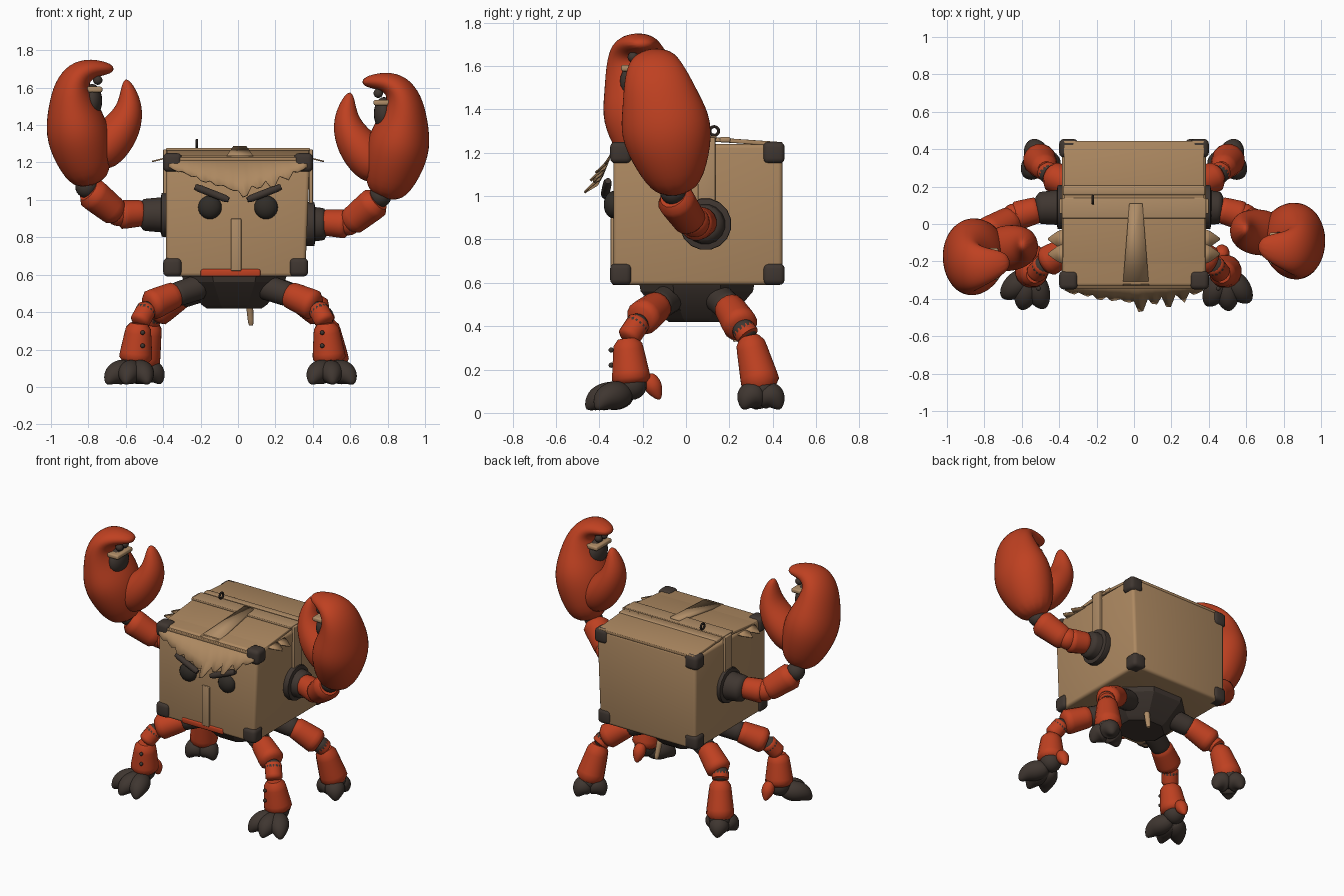
import bpy, bmesh, math, random
from mathutils import Vector
from mathutils.geometry import interpolate_bezier

random.seed(4)
default_cube = bpy.data.objects.get("Cube")
if default_cube:
    bpy.data.objects.remove(default_cube)


def material(name, *rgb):
    mat = bpy.data.materials.new(name)
    mat.use_nodes = True
    mat.diffuse_color = (*rgb, 1)
    shader = mat.node_tree.nodes["Principled BSDF"]
    shader.inputs["Base Color"].default_value = (*rgb, 1)
    shader.inputs["Roughness"].default_value = 0.8
    return mat


SHELL = material("shell orange", 0.52, 0.052, 0.015)
CARD = material("cardboard", 0.42, 0.25, 0.12)
TAPE = material("tape tan", 0.43, 0.265, 0.135)
DARK = material("dark brown", 0.05, 0.037, 0.03)
BLACK = material("eye black", 0.03, 0.025, 0.02)


def finish(name, bm, mat, smooth=40):
    """Turn a bmesh into a named, coloured, smooth shaded object."""
    bmesh.ops.recalc_face_normals(bm, faces=bm.faces)
    mesh = bpy.data.meshes.new(name)
    bm.to_mesh(mesh)
    bm.free()
    mesh.materials.append(mat)
    obj = bpy.data.objects.new(name, mesh)
    bpy.context.collection.objects.link(obj)
    bpy.ops.object.select_all(action="DESELECT")
    obj.select_set(True)
    bpy.context.view_layer.objects.active = obj
    bpy.ops.object.shade_smooth_by_angle(angle=math.radians(smooth))
    return obj


def block(name, mat, center, size, bevel, tilt=0):
    """Box with rounded edges, tilted about x."""
    bm = bmesh.new()
    bmesh.ops.create_cube(bm, size=1)
    bmesh.ops.scale(bm, vec=size, verts=bm.verts)
    bmesh.ops.bevel(bm, geom=bm.edges[:], offset=bevel, segments=3, profile=0.5, affect="EDGES")
    obj = finish(name, bm, mat)
    obj.location = center
    obj.rotation_euler.x = tilt
    return obj


def ball(name, mat, center, radius, stretch=(1, 1, 1)):
    bm = bmesh.new()
    bmesh.ops.create_uvsphere(bm, u_segments=20, v_segments=12, radius=radius)
    bmesh.ops.scale(bm, vec=stretch, verts=bm.verts)
    bmesh.ops.translate(bm, vec=center, verts=bm.verts)
    return finish(name, bm, mat, 80)


def loft(name, mat, path, widths, depths, sides=16, smooth=50):
    """Skin elliptical rings along a path and close both ends."""
    bm = bmesh.new()
    rings = []
    last = len(path) - 1
    for i, (point, width, depth) in enumerate(zip(path, widths, depths)):
        tangent = path[min(i + 1, last)] - path[max(i - 1, 0)]
        across = tangent.cross(Vector((0, 1, 0))).normalized()
        deep = across.cross(tangent.normalized())
        angles = [math.tau * (k + 0.5) / sides for k in range(sides)]
        rings.append([bm.verts.new(point + across * width * math.cos(a) + deep * depth * math.sin(a))
                      for a in angles])
    for low, high in zip(rings, rings[1:]):
        for k in range(sides):
            n = (k + 1) % sides
            bm.faces.new((low[k], low[n], high[n], high[k]))
    bm.faces.new(rings[0])
    bm.faces.new(rings[-1])
    return finish(name, bm, mat, smooth)


def segment(name, mat, start, end, start_radius, end_radius):
    """Limb shell: a tapered tube with rounded rims."""
    steps = [k / 8 for k in range(9)]
    path = [Vector(start).lerp(Vector(end), t) for t in steps]
    radii = [(start_radius + (end_radius - start_radius) * t) * (1 - 0.3 * abs(2 * t - 1) ** 10) for t in steps]
    return loft(name, mat, path, radii, radii)


def horn(name, mat, controls, widths, flare=1):
    """Soft organic form along a bezier, growing deeper than wide toward its tip."""
    count = len(widths)
    path = interpolate_bezier(*[Vector(c) for c in controls], count)
    depths = [w * (1 + (flare - 1) * i / (count - 1)) for i, w in enumerate(widths)]
    obj = loft(name, mat, path, widths, depths, 12, 180)
    mod = obj.modifiers.new("soft form", "SUBSURF")
    mod.levels = mod.render_levels = 2


def sheet(name, mat, rows, thickness):
    """Thin plate skinned between rows of points."""
    bm = bmesh.new()
    rows = [[bm.verts.new(p) for p in row] for row in rows]
    for a, b in zip(rows, rows[1:]):
        for k in range(len(a) - 1):
            bm.faces.new((a[k], b[k], b[k + 1], a[k + 1]))
    mod = finish(name, bm, mat).modifiers.new("thickness", "SOLIDIFY")
    mod.thickness, mod.offset = thickness, 0


# Cardboard box, slightly crushed at its lower left, with lid flaps and tape
box = block("box", CARD, (0, 0.055, 0.915), (0.77, 0.78, 0.65), 0.02)
for v in box.data.vertices:
    if v.co.x > 0 and v.co.z < 0:
        v.co.x -= 0.025
block("front_flap", CARD, (0, -0.115, 1.24), (0.76, 0.46, 0.02), 0.005, 0.1)
block("back_flap", CARD, (0, 0.28, 1.25), (0.75, 0.33, 0.02), 0.005, -0.07)
block("lid_seam", TAPE, (0, 0.18, 1.26), (0.76, 0.05, 0.025), 0.008)
block("lid_band", TAPE, (0, 0.085, 1.27), (0.77, 0.11, 0.015), 0.005)
block("front_tape", TAPE, (-0.01, -0.34, 0.76), (0.055, 0.015, 0.28), 0.005)
sheet("lid_tape", TAPE, [[(0.01 + s * 0.07, -0.33, 1.23), (0.01 + s * 0.035, 0.11, 1.28)] for s in (-1, 1)], 0.015)

# Torn front flap hanging in a V over the face, ragged mostly on its left half
rows = []
for i in range(31):
    x = 0.37 * (i / 15 - 1)
    droop = 1 - abs(x) / 0.38
    longest = 0.07 if 0 < x < 0.3 else 0.025
    rip = random.uniform(0.3, 1) * longest * (i % 3 > 0)
    rows.append([(x, -0.335, 1.22), (x, -0.345 - 0.04 * droop, 1.195 - 0.1 * droop),
                 (x, -0.35 - 0.06 * droop - rip, 1.18 - 0.13 * droop - rip * 0.7)])
sheet("torn_flap", CARD, rows, 0.008)

# Dark guards on all eight corners
for x in (-0.35, 0.35):
    for y in (-0.3, 0.405):
        block("upper_guard", DARK, (x, y, 1.2), (0.1, 0.1, 0.1), 0.025)
        block("lower_guard", DARK, (min(x, 0.325), y, 0.64), (0.1, 0.1, 0.1), 0.025)

# Ring on the lid
bpy.ops.mesh.primitive_torus_add(location=(-0.22, 0.13, 1.3), rotation=(0, math.pi / 2, 0),
                                 major_segments=20, minor_segments=8, major_radius=0.02, minor_radius=0.007)
ring = bpy.context.object
ring.name = "lid_ring"
ring.data.materials.append(DARK)
bpy.ops.object.shade_smooth_by_angle()

# Face
for side, name in ((1, "left_"), (-1, "right_")):
    ball(name + "eye", BLACK, (side * 0.15, -0.335, 0.96), 0.063, (1, 0.7, 1))
    segment(name + "brow", DARK, (side * 0.05, -0.375, 1), (side * 0.23, -0.36, 1.07), 0.02, 0.02)
block("mouth", SHELL, (-0.04, -0.315, 0.61), (0.32, 0.055, 0.04), 0.01)

# Belly hull below the box
hull = [Vector((-0.02, 0.05, z)) for z in (0.61, 0.56, 0.44, 0.42)]
loft("belly", DARK, hull, (0.31, 0.29, 0.19, 0.16), (0.29, 0.28, 0.17, 0.14), 8, 20)
segment("hanging_tag", TAPE, (0.06, 0.2, 0.46), (0.07, 0.23, 0.33), 0.02, 0.015)


def arm(name, side, lift):
    """Shoulder, two shells and joints; the raised arm also reaches further out."""
    def at(x, y, z):
        return Vector((side * (x + lift), y, z + lift))
    block(name + "side_tape", TAPE, (side * 0.39, 0.095, 1.1), (0.02, 0.08, 0.34), 0.005)
    root = Vector((side * 0.36, 0.09, 0.87 + lift))
    segment(name + "shoulder_flange", DARK, root, root + Vector((side * 0.055, 0, 0)), 0.12, 0.12)
    segment(name + "shoulder_boot", DARK, root, at(0.475, 0.085, 0.87), 0.1, 0.085)
    segment(name + "upper_arm", SHELL, at(0.45, 0.08, 0.88), at(0.59, 0.04, 0.87), 0.07, 0.08)
    ball(name + "elbow", SHELL, at(0.59, 0.04, 0.88), 0.07)
    segment(name + "forearm", SHELL, at(0.59, 0.03, 0.87), at(0.75, -0.06, 1), 0.075, 0.09)
    ball(name + "wrist", DARK, at(0.76, -0.06, 1.02), 0.06)


def claw(name, side, lift):
    """Palm running into the big finger, a thumb, and a padded grip inside."""
    def at(x, y, z):
        return Vector((side * x, y - lift * 1.2, z + lift))
    horn(name + "claw", SHELL, (at(0.78, -0.04, 1), at(0.89, -0.09, 1.4), at(1, -0.2, 1.7), at(0.66, -0.11, 1.63)),
         (0.1, 0.165, 0.18, 0.135, 0.105, 0.08, 0.055, 0.025), 1.9)
    horn(name + "thumb", SHELL, (at(0.78, -0.06, 1.13), at(0.66, -0.04, 1.27), at(0.5, -0.03, 1.38), at(0.6, -0.03, 1.58)),
         (0.1, 0.125, 0.105, 0.07, 0.02), 1.3)
    ball(name + "claw_pad", DARK, at(0.78, -0.13, 1.46), 0.09, (0.6, 1, 1))
    block(name + "pad_wrap", TAPE, at(0.77, -0.13, 1.52), (0.09, 0.17, 0.03), 0.01)
    for y in (-0.16, -0.1):
        ball(name + "tooth", DARK, at(0.75, y, 1.57), 0.025)


def leg(name, side, shift, heading, reach, turns, joints):
    """Hip, thigh, knee and shin along the joints, then a three-toed foot."""
    hip, top, bend, low, ankle = [Vector((side * (x + shift), y, z)) for x, y, z in joints]
    segment(name + "hip", DARK, hip, top.lerp(bend, 0.2), 0.07, 0.065)
    segment(name + "thigh", SHELL, top, bend, 0.07, 0.085)
    ball(name + "knee", DARK, bend.lerp(low, 0.3), 0.055)
    segment(name + "knee_shell", SHELL, bend, low, 0.055, 0.055)
    segment(name + "shin", SHELL, low, ankle, 0.065, 0.095)
    ball(name + "ankle", DARK, ankle, 0.07)
    root = Vector((ankle.x, ankle.y - 0.01, 0.085))
    for turn in turns:
        angle = math.radians(heading + turn)
        toe = Vector((side * math.cos(angle), math.sin(angle), 0)) * reach
        tip = root + toe - Vector((0, 0, 0.07))
        horn(name + "toe", DARK, (root, root + toe * 0.4, root + toe * 0.9, tip), (0.04, 0.07, 0.07, 0.05, 0.012))


for side, name, lift, shift, heading in ((1, "left_", 0, -0.01, -85), (-1, "right_", 0.05, 0.05, -75)):
    arm(name, side, lift)
    claw(name, side, lift * 1.4)
    leg(name + "front_", side, shift, heading, 0.2, (-35, 0, 35),
        ((0.14, -0.06, 0.54), (0.27, -0.12, 0.5), (0.43, -0.21, 0.43), (0.48, -0.27, 0.34), (0.5, -0.25, 0.13)))
    leg(name + "back_", side, 0, 70, 0.1, (0, 120, 240),
        ((0.14, 0.14, 0.54), (0.29, 0.19, 0.5), (0.45, 0.26, 0.39), (0.47, 0.29, 0.35), (0.51, 0.35, 0.11)))
    # Heel spur, shin rivets and frayed scraps
    heel = Vector((side * (0.48 + shift), -0.18, 0.18))
    drop = Vector((0, 0.03, -0.06))
    horn(name + "heel_spur", SHELL, (heel, heel + drop, heel + drop, heel + drop * 2), (0.03, 0.045, 0.04, 0.01))
    for z in (0.22, 0.29):
        ball(name + "rivet", DARK, (side * (0.46 + shift), -0.345, z), 0.012)
    for y in (-0.16, -0.08):
        edge = Vector((side * 0.36, y, 1.23))
        sheet(name + "frayed_scrap", CARD, [[edge + Vector((side * out, wide * s, -out / 4)) for s in (-1, 1)]
                                            for out, wide in ((0, 0.06), (0.05, 0.04), (0.1, 0.004))], 0.008)
